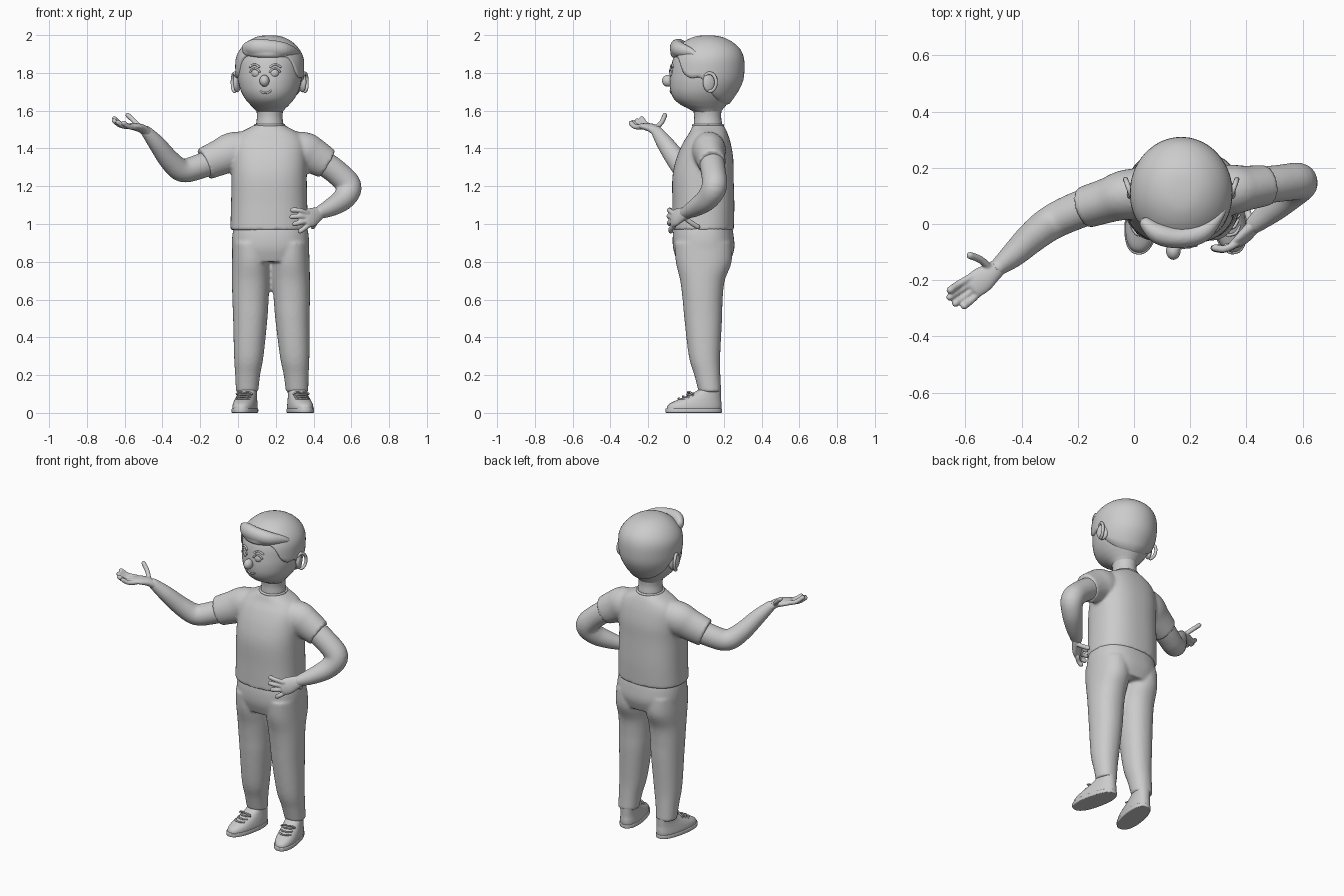
import bpy, bmesh, math
from mathutils import Vector, Matrix

CX = 0.168      # body centre line
YAW = -9        # head turn in degrees


def spline(pts, n=5):
    """Catmull-Rom samples through tuples of any length."""
    out = []
    for i in range(len(pts) - 1):
        a, b, c, d = pts[max(i - 1, 0)], pts[i], pts[i + 1], pts[min(i + 2, len(pts) - 1)]
        for k in range(n):
            t = k / n
            out.append(tuple(0.5 * (2 * q + (r - p) * t + (2 * p - 5 * q + 4 * r - s) * t * t
                             + (3 * q - p - 3 * r + s) * t ** 3) for p, q, r, s in zip(a, b, c, d)))
    return out + [tuple(pts[-1])]


def tube(bm, pts, up=(0, 1, 0), axis=None, ends=(1, 1), segs=24, n=2.0):
    """Loft elliptical rings (x, y, z, ra, rb) along a spline, with optional round ends."""
    s = spline(pts)
    rows = []
    for i, p in enumerate(s):
        t = Vector(axis) if axis else Vector(s[min(i + 1, len(s) - 1)][:3]) - Vector(s[max(i - 1, 0)][:3])
        rows.append((Vector(p[:3]), t.normalized(), p[3], p[4]))

    def cap(row, sign):
        c, t, ra, rb = row
        return [(c + t * sign * min(ra, rb) * math.sin(math.radians(g)), t,
                 ra * math.cos(math.radians(g)), rb * math.cos(math.radians(g))) for g in (28, 55, 80)]
    if ends[0]:
        rows = cap(rows[0], -1)[::-1] + rows
    if ends[1]:
        rows = rows + cap(rows[-1], 1)
    rings = []
    for c, t, ra, rb in rows:
        side = Vector(up).cross(t).normalized()
        other = t.cross(side)
        ring = []
        for k in range(segs):
            ca, sa = math.cos(math.tau * k / segs), math.sin(math.tau * k / segs)
            u = math.copysign(abs(ca) ** (2 / n), ca)
            v = math.copysign(abs(sa) ** (2 / n), sa)
            ring.append(bm.verts.new(c + side * ra * u + other * rb * v))
        rings.append(ring)
    for a, b in zip(rings, rings[1:]):
        for k in range(segs):
            j = (k + 1) % segs
            bm.faces.new((a[k], a[j], b[j], b[k]))
    bm.faces.new(rings[0][::-1])
    bm.faces.new(rings[-1])


def rod(bm, pts, r, **kw):
    tube(bm, [(*p, r, r) for p in pts], segs=10, **kw)


def blob(bm, c, size, rot=(0, 0, 0)):
    m = Matrix.Translation(c)
    for ang, ax in zip(rot, 'XYZ'):
        m = m @ Matrix.Rotation(math.radians(ang), 4, ax)
    bmesh.ops.create_uvsphere(bm, u_segments=24, v_segments=16, radius=1, matrix=m @ Matrix.Diagonal((*size, 1)))


def make(name, bm, voxel=None, smooth=0):
    bmesh.ops.recalc_face_normals(bm, faces=bm.faces)
    for f in bm.faces:
        f.smooth = len(f.verts) < 5
    me = bpy.data.meshes.new(name)
    bm.to_mesh(me)
    bm.free()
    ob = bpy.data.objects.new(name, me)
    bpy.context.collection.objects.link(ob)
    if voxel:
        m = ob.modifiers.new("Blend", 'REMESH')
        m.mode, m.voxel_size, m.use_smooth_shade = 'VOXEL', voxel, True
        m = ob.modifiers.new("Soften", 'SMOOTH')
        m.iterations, m.factor = smooth, 0.5
    return ob


UP = (0, 0, 1)

# Head and neck: rings of z, y centre, half width, half depth
HEAD = [(1.59, .115, .066, .066), (1.61, .105, .082, .092), (1.63, .094, .102, .120), (1.66, .088, .128, .150),
        (1.70, .092, .151, .173), (1.75, .102, .166, .188), (1.80, .108, .171, .190), (1.87, .113, .169, .183),
        (1.92, .115, .145, .160), (1.96, .115, .103, .113), (1.983, .115, .055, .060), (1.99, .115, .01, .01)]
bm = bmesh.new()
tube(bm, [(CX, y, z, a, b) for z, y, a, b in HEAD], axis=UP, ends=(0, 0), segs=40)
make("head", bm)
bm = bmesh.new()
tube(bm, [(CX, .118, 1.46, .078, .08), (CX, .116, 1.53, .072, .075), (CX, .114, 1.58, .068, .072),
          (CX, .112, 1.66, .08, .085)], axis=UP, ends=(0, 0))
make("neck", bm)
FINE = spline(HEAD, 8)


def surf(a, z, off=0.0):
    """Point on the head at angle a (0 = face front, positive to +x) and height z."""
    lo, hi = FINE[0], FINE[-1]
    for p, q in zip(FINE, FINE[1:]):
        if p[0] <= z <= q[0]:
            lo, hi = p, q
            break
    t = min(max((z - lo[0]) / (hi[0] - lo[0]), 0), 1)
    y, rx, ry = (lo[i] + (hi[i] - lo[i]) * t for i in (1, 2, 3))
    g = math.radians(a + YAW)
    return Vector((CX + (rx + off) * math.sin(g), y - (ry + off) * math.cos(g), z))


# Hair cap ending in a hairline that drops behind the ears
LINE = spline([(0, 1.90), (42, 1.885), (62, 1.80), (75, 1.775), (92, 1.775), (112, 1.70), (140, 1.65), (180, 1.635)], 8)


def hairline(a):
    for p, q in zip(LINE, LINE[1:]):
        if p[0] <= a <= q[0]:
            return p[1] + (q[1] - p[1]) * (a - p[0]) / (q[0] - p[0])
    return LINE[-1][1]


bm = bmesh.new()
N, R = 72, 18
pole = bm.verts.new((CX, .115, 1.999))
grid = []
for k in range(N):
    a = -180 + 360 * k / N
    h = hairline(abs(a))
    col = []
    for r in range(1, R + 1):
        t = (r / R) ** 1.7
        p = surf(a, 1.99 - (1.99 - h) * t, .011)
        p.z += .009 * (1 - t)
        col.append(bm.verts.new(p))
    col.append(bm.verts.new(surf(a, h - .004, -.006)))
    grid.append(col)
for k in range(N):
    a, b = grid[k], grid[(k + 1) % N]
    bm.faces.new((pole, a[0], b[0]))
    for i in range(R):
        bm.faces.new((a[i], a[i + 1], b[i + 1], b[i]))
make("hair_cap", bm)
# Swept fringe: a main roll and a thinner strand under it
bm = bmesh.new()
tube(bm, [(.045, .0, 1.925, .035, .025), (.09, -.035, 1.935, .045, .038), (.16, -.048, 1.93, .046, .038),
          (.24, -.03, 1.922, .04, .036), (.30, .03, 1.905, .025, .02), (.325, .08, 1.88, .01, .008)])
tube(bm, [(.05, -.01, 1.91, .02, .02), (.11, -.05, 1.905, .024, .022), (.18, -.058, 1.902, .024, .022),
          (.26, -.02, 1.90, .02, .018), (.31, .04, 1.885, .01, .008)])
make("hair_fringe", bm, .006, 3)

# Ears with raised rims
for s, name in ((-1, "ear_right"), (1, "ear_left")):
    bm = bmesh.new()
    c = Vector((CX + s * .172, .125, 1.75))
    blob(bm, c, (.018, .038, .053), (0, 0, s * 22))
    rim = [(c.x + s * (.014 + .012 * math.sin(g)), c.y + .034 * math.sin(g), c.z + .048 * math.cos(g))
           for g in (math.radians(d) for d in range(-40, 181, 20))]
    rod(bm, rim, .009, up=(1, 0, 0))
    make(name, bm)

# Face: nose, eyes, lids, brows and mouth
bm = bmesh.new()
blob(bm, surf(0, 1.758, .012), (.026, .032, .031))
make("nose", bm)
for s, side in ((-1, "right"), (1, "left")):
    bm = bmesh.new()
    blob(bm, surf(s * 18, 1.80, -.008), (.024, .016, .024), (0, 0, s * 18 + YAW))
    make("eye_" + side, bm)
    bm = bmesh.new()
    rod(bm, [surf(s * (18 + d), 1.806 + .017 * (1 - (d / 9) ** 2), .004) for d in (-9, -5, 0, 5, 9)], .005, up=UP)
    make("eyelid_" + side, bm)
    bm = bmesh.new()
    rod(bm, [surf(s * (19 + d), 1.832 + .012 * (1 - (d / 9) ** 2), .001) for d in (-9, -4, 2, 9)], .0055, up=UP)
    make("eyebrow_" + side, bm)
bm = bmesh.new()
rod(bm, [surf(d, 1.693 + .01 * (d / 10) ** 2, .0) for d in (-9, -5, 0, 6, 11)], .005, up=UP)
make("mouth", bm)

# Shirt: torso blended with both sleeves
bm = bmesh.new()
tube(bm, [(CX - .003, y, z, a, b) for z, y, a, b in (
    (.968, .090, .206, .163), (1.1, .092, .202, .164), (1.25, .090, .199, .162), (1.35, .100, .199, .150),
    (1.43, .110, .192, .126), (1.48, .118, .158, .102), (1.51, .118, .105, .088), (1.525, .117, .078, .079))],
    axis=UP, ends=(0, 0), segs=48, n=2.4)
tube(bm, [(.09, .115, 1.405, .085, .085), (-.02, .105, 1.385, .103, .09), (-.09, .085, 1.355, .096, .08),
          (-.178, .058, 1.318, .087, .075)], ends=(1, 0))
tube(bm, [(.25, .115, 1.405, .085, .085), (.345, .122, 1.385, .103, .09), (.40, .128, 1.36, .096, .08),
          (.472, .138, 1.318, .083, .073)], ends=(1, 0))
make("shirt", bm, .009, 6)
bm = bmesh.new()
rod(bm, [(CX + .076 * math.cos(g), .117 + .078 * math.sin(g), 1.523)
         for g in (math.tau * k / 16 for k in range(17))], .007, up=UP, ends=(0, 0))
make("collar", bm)

# Trousers: hips blended with both legs
LEG = [(.90, .068, .090, .098, .150), (.80, .070, .094, .102, .148), (.70, .068, .087, .100, .118),
       (.60, .066, .088, .096, .106), (.50, .065, .091, .091, .100), (.30, .057, .098, .078, .083),
       (.20, .051, .113, .066, .069), (.11, .048, .127, .059, .060)]
bm = bmesh.new()
tube(bm, [(.172, y, z, a, b) for z, y, a, b in (
    (1.0, .09, .190, .150), (.94, .091, .202, .161), (.87, .094, .204, .162), (.80, .094, .19, .14))],
    axis=UP, ends=(0, 0), segs=48, n=2.4)
for flip in (False, True):
    tube(bm, [(.345 - x + .018 * (1 - z / .9) if flip else x, y, z, a, b) for z, x, y, a, b in LEG],
         axis=UP, ends=(0, 0), segs=32, n=2.15)
make("trousers", bm, .009, 5)

# Shoes, soles and laces, toes turned out
for side, x, turn in (("right", .052, -.18), ("left", .312, .21)):
    parts = []
    bm = bmesh.new()
    tube(bm, [(0, y - .125, z, a, b) for z, y, a, b in (
        (.005, .04, .058, .144), (.03, .042, .061, .146), (.05, .05, .059, .138), (.07, .07, .055, .116),
        (.095, .1, .05, .086), (.122, .126, .048, .060))], axis=UP, ends=(0, 0), segs=36, n=2.3)
    parts.append(make("shoe_" + side, bm))
    bm = bmesh.new()
    tube(bm, [(0, -.086, z, a, b) for z, a, b in ((0, .06, .147), (.004, .064, .151), (.02, .064, .151),
              (.024, .060, .147))], axis=UP, ends=(0, 0), segs=36, n=2.3)
    parts.append(make("sole_" + side, bm))
    bm = bmesh.new()
    for y, z in ((-.165, .073), (-.142, .084), (-.118, .095)):
        rod(bm, [(-.034, y + .022, z - .002), (-.018, y + .002, z + .002), (0, y - .002, z + .003),
                 (.018, y + .002, z + .002), (.034, y + .022, z - .002)], .005, up=UP)
    for s in (-1, 1):
        rod(bm, [(0, -.105, .105), (s * .022, -.112, .112), (s * .042, -.105, .100), (s * .03, -.095, .103),
                 (0, -.104, .106)], .0045, up=UP)
    parts.append(make("laces_" + side, bm))
    for ob in parts:
        ob.location, ob.rotation_euler = (x, .125, 0), (0, 0, turn)

# Raised right arm, open hand with palm up
bm = bmesh.new()
tube(bm, [(x, y, z, r, r) for x, y, z, r in (
    (-.10, .085, 1.345, .068), (-.21, .045, 1.302, .066), (-.295, .004, 1.284, .062), (-.36, -.045, 1.335, .056),
    (-.43, -.11, 1.425, .045), (-.485, -.155, 1.49, .031))])
make("arm_right", bm, .008, 3)
bm = bmesh.new()
tube(bm, [(-.475, -.147, 1.478, .03, .026), (-.505, -.172, 1.503, .036, .023), (-.54, -.198, 1.514, .046, .02),
          (-.572, -.222, 1.518, .044, .016)], up=UP)
for b, m, t in (((-.578, -.188, 1.52), (-.622, -.213, 1.53), (-.654, -.235, 1.558)),
                ((-.574, -.208, 1.516), (-.622, -.238, 1.522), (-.655, -.260, 1.546)),
                ((-.562, -.226, 1.514), (-.605, -.260, 1.517), (-.635, -.282, 1.538)),
                ((-.548, -.240, 1.512), (-.580, -.272, 1.516), (-.604, -.291, 1.534)),
                ((-.510, -.160, 1.505), (-.545, -.128, 1.540), (-.583, -.112, 1.576))):
    rod(bm, [b, m, t], .0135, up=UP)
make("hand_right", bm, .0045, 3)

# Left arm bent, hand resting on the hip
bm = bmesh.new()
tube(bm, [(x, y, z, r, r) for x, y, z, r in (
    (.40, .13, 1.36, .068), (.52, .145, 1.275, .066), (.587, .15, 1.20, .067), (.56, .115, 1.135, .060),
    (.495, .055, 1.09, .049), (.43, .0, 1.06, .034))])
make("arm_left", bm, .008, 3)
bm = bmesh.new()
tube(bm, [(.44, .008, 1.063, .031, .026), (.415, -.02, 1.05, .041, .023), (.385, -.052, 1.035, .05, .02),
          (.362, -.07, 1.025, .046, .016)])
for b, m, t in (((.366, -.068, 1.058), (.325, -.088, 1.072), (.288, -.085, 1.074)),
                ((.362, -.070, 1.036), (.320, -.090, 1.041), (.285, -.086, 1.038)),
                ((.362, -.070, 1.012), (.328, -.088, 1.008), (.300, -.084, 1.000)),
                ((.370, -.064, .990), (.348, -.080, .975), (.330, -.080, .962)),
                ((.418, -.01, 1.035), (.408, .03, 1.005), (.396, .062, .985))):
    rod(bm, [b, m, t], .0135, up=(.3, .5, 1))
make("hand_left", bm, .0045, 3)
